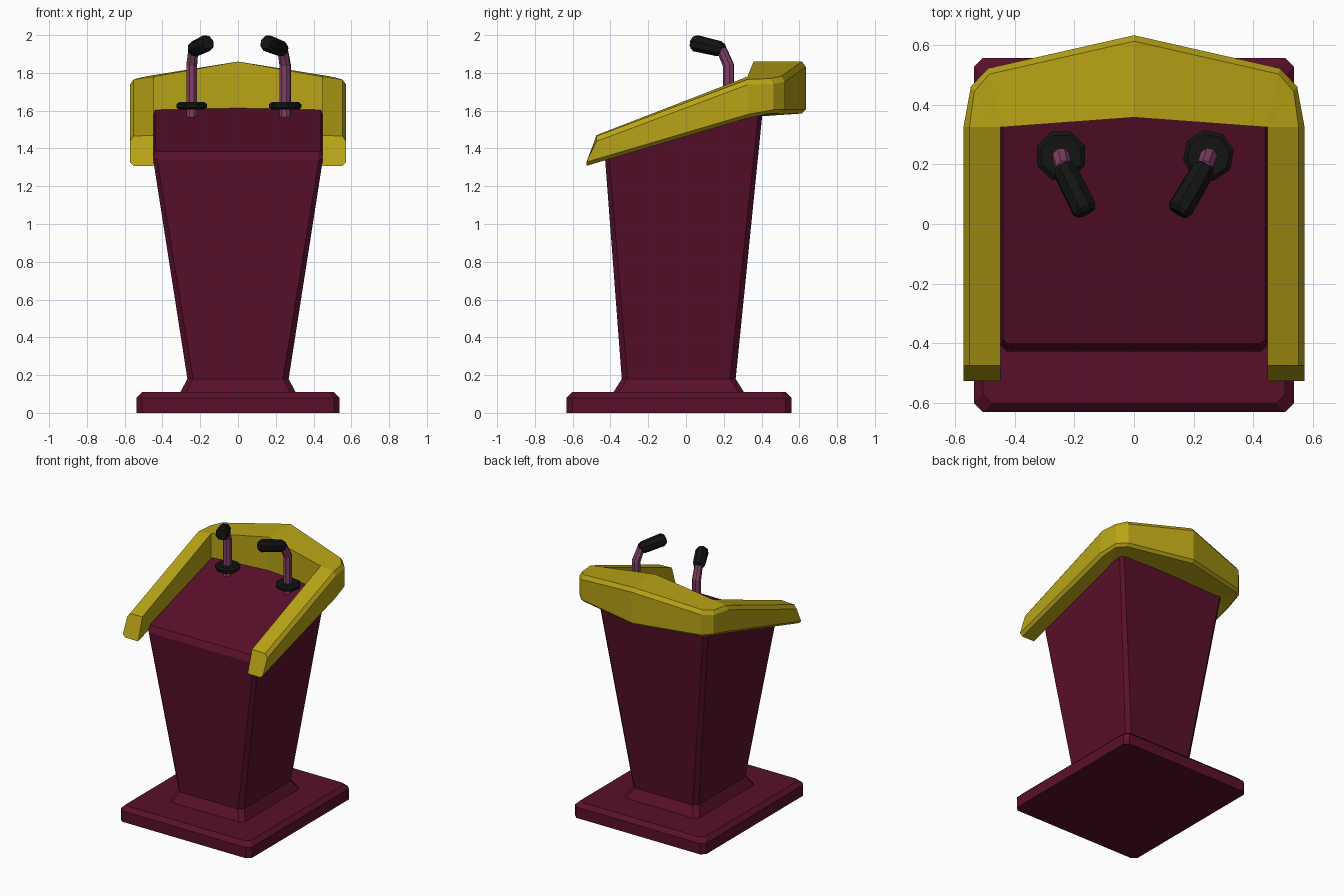
import bpy, bmesh, math
from mathutils import Vector

if "Cube" in bpy.data.objects:
    bpy.data.objects.remove(bpy.data.objects["Cube"])


def material(name, rgb):
    m = bpy.data.materials.new(name)
    m.diffuse_color = (*rgb, 1)
    m.use_nodes = True
    m.node_tree.nodes["Principled BSDF"].inputs["Base Color"].default_value = m.diffuse_color
    return m


WINE = material("wine", (0.10, 0.005, 0.024))
GOLD = material("gold", (0.48, 0.37, 0.008))
BLACK = material("black", (0.006, 0.007, 0.006))
PINK = material("pink_metal", (0.22, 0.05, 0.13))


def loft(name, rings, mat):
    """Skin a list of equal-length rings and cap both ends."""
    bm = bmesh.new()
    vs = [[bm.verts.new(p) for p in r] for r in rings]
    n = len(rings[0])
    for a, b in zip(vs, vs[1:]):
        for i in range(n):
            j = (i + 1) % n
            bm.faces.new((a[i], a[j], b[j], b[i]))
    bm.faces.new(vs[0][::-1])
    bm.faces.new(vs[-1])
    bmesh.ops.remove_doubles(bm, verts=bm.verts, dist=1e-4)
    bmesh.ops.recalc_face_normals(bm, faces=bm.faces)
    me = bpy.data.meshes.new(name)
    bm.to_mesh(me)
    bm.free()
    me.materials.append(mat)
    ob = bpy.data.objects.new(name, me)
    bpy.context.collection.objects.link(ob)
    return ob


def rect_ring(x, y0, y1, z0, z1, c=0.03):
    """Rectangle with cut corners; z runs from z0 at y0 to z1 at y1."""
    pts = [(x - c, y0), (x, y0 + c), (x, y1 - c), (x - c, y1),
           (c - x, y1), (-x, y1 - c), (-x, y0 + c), (c - x, y0)]
    return [(px, py, z0 + (z1 - z0) * (py - y0) / (y1 - y0)) for px, py in pts]


def tube(name, path, radii, mat, turn=0.0, sides=8):
    """Low-poly tube along a path, one radius per path point."""
    path = [Vector(p) for p in path]
    rings = []
    for i, p in enumerate(path):
        d = (path[min(i + 1, len(path) - 1)] - path[max(i - 1, 0)]).normalized()
        u = Vector((1, 0, 0))
        u = (u - d * u.dot(d)).normalized()
        v = d.cross(u)
        angles = [turn + math.tau * (k + 0.5) / sides for k in range(sides)]
        rings.append([p + radii[i] * (u * math.cos(a) + v * math.sin(a)) for a in angles])
    return loft(name, rings, mat)


# Foot plate with chamfered top
loft("foot_plate", [rect_ring(0.537, -0.632, 0.558, 0, 0),
                    rect_ring(0.537, -0.632, 0.558, 0.08, 0.08),
                    rect_ring(0.507, -0.602, 0.528, 0.11, 0.11)], WINE)

# Flared column with sloping desk top
loft("column", [rect_ring(0.308, -0.387, 0.31, 0.105, 0.105),
                rect_ring(0.268, -0.34, 0.263, 0.18, 0.18),
                rect_ring(0.45, -0.428, 0.405, 1.34, 1.59, 0.022),
                rect_ring(0.44, -0.402, 0.385, 1.385, 1.622, 0.015)], WINE)

# Rim around the desk: outer and inner (x, y, top z, bottom z, bottom y shift)
corner = (0.448, 0.325, 1.78, 1.565, 0)
stations = [((0.573, -0.475, 1.465, 1.308, -0.052), (0.448, -0.475, 1.47, 1.308, -0.052)),
            ((0.573, 0.325, 1.765, 1.56, 0), corner),
            ((0.548, 0.462, 1.77, 1.585, 0), corner),
            ((0.49, 0.523, 1.782, 1.585, 0), corner),
            ((0, 0.634, 1.86, 1.585, 0), (0, 0.358, 1.86, 1.58, 0))]


def rim_section(outer, inner):
    ox, oy, ot, ob, od = outer
    ix, iy, it, ib, idy = inner
    d = Vector((ix - ox, iy - oy, 0)).normalized() * 0.02
    return [(ix, iy, it), (ox + d.x, oy + d.y, ot), (ox, oy, ot - 0.028),
            (ox, oy + od, ob + 0.02), (ox + d.x, oy + od + d.y, ob), (ix, iy + idy, ib)]


half = [rim_section(*s) for s in stations]
mirrored = [[(-x, y, z) for x, y, z in r] for r in half[-2::-1]]
loft("desk_rim", half + mirrored, GOLD)

# Two microphones: disc, bent stem and head
for side, sx, tip, turn in (("left", -0.245, -0.16, 0.0), ("right", 0.25, 0.148, -0.2)):
    s = 1 if sx > 0 else -1
    tube(side + "_mic_base", [(sx, 0.23, z) for z in (1.606, 1.616, 1.634, 1.646)],
         [0.075, 0.087, 0.087, 0.072], BLACK, turn)
    neck = Vector((s * 0.236, 0.188, 1.925))
    tube(side + "_mic_stem", [(sx, 0.225, 1.56), (sx, 0.225, 1.84), neck],
         [0.031, 0.031, 0.028], PINK, turn)
    end = Vector((tip, 0.037, 1.96))
    tube(side + "_mic_head", [neck.lerp(end, t) for t in (-0.06, 0.08, 0.9, 1.0)],
         [0.03, 0.042, 0.045, 0.034], BLACK, turn)
